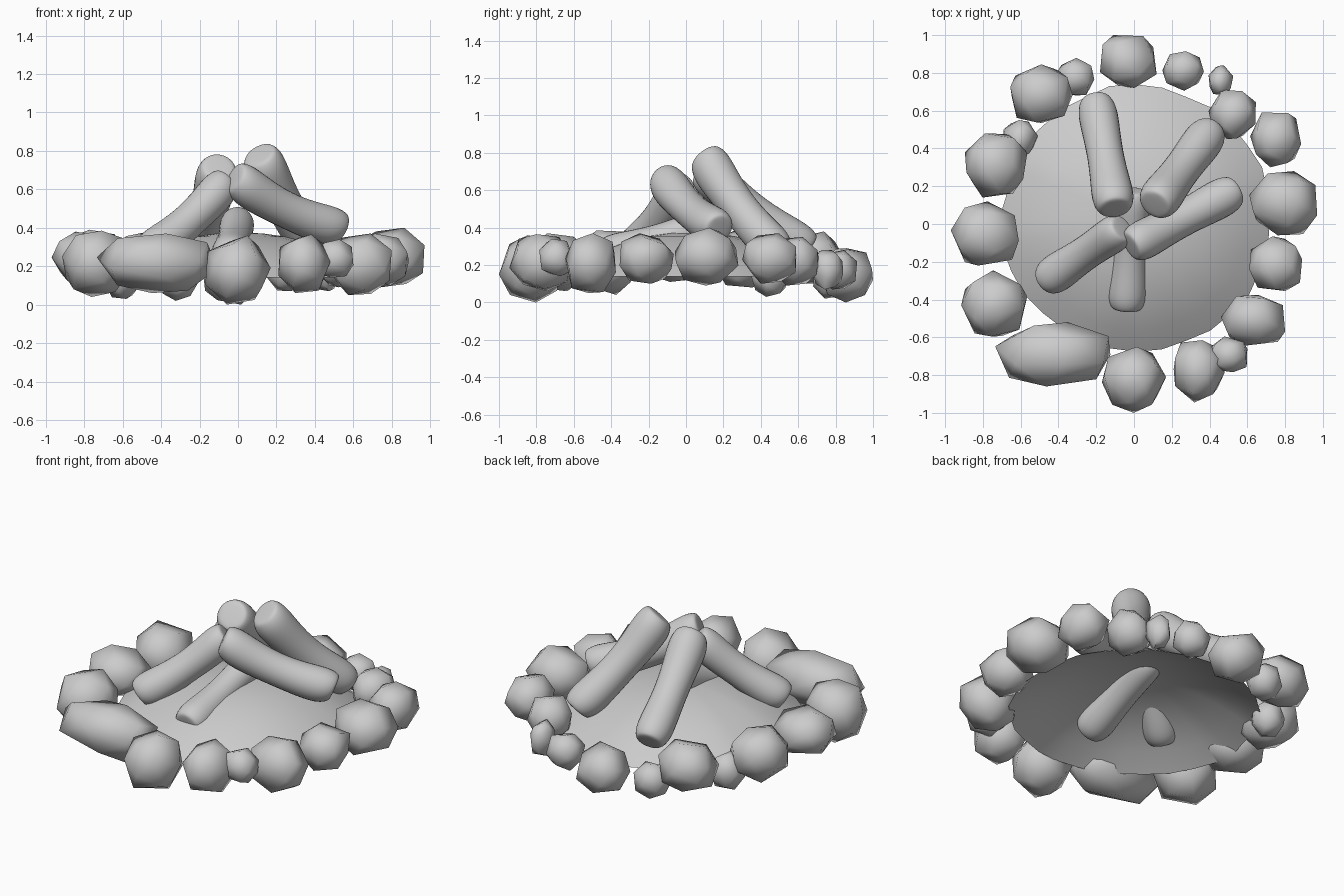
import bpy, bmesh, math, random
from mathutils import Vector

if "Cube" in bpy.data.objects:
    bpy.data.objects.remove(bpy.data.objects["Cube"])

random.seed(11)


def finish(bm, name, angle=None):
    bmesh.ops.recalc_face_normals(bm, faces=bm.faces)
    me = bpy.data.meshes.new(name)
    bm.to_mesh(me)
    bm.free()
    ob = bpy.data.objects.new(name, me)
    bpy.context.collection.objects.link(ob)
    bpy.ops.object.select_all(action='DESELECT')
    ob.select_set(True)
    bpy.context.view_layer.objects.active = ob
    if angle:
        bpy.ops.object.shade_smooth_by_angle(angle=math.radians(angle))
    else:
        bpy.ops.object.shade_smooth()
    return ob


def stone(name, x, y, sx, sy, z0, z1):
    # convex hull of jittered points, fitted to the wanted box
    n, pts = 18, []
    turn = random.uniform(0, 6.28)
    for i in range(n):
        h = 1 - 2 * (i + 0.5) / n
        a = turn + i * 2.39996 + random.uniform(-.12, .12)
        r = math.sqrt(1 - h * h)
        p = Vector((r * math.cos(a), r * math.sin(a), h * 1.03))
        # push towards a rounded block
        p /= sum(abs(c) ** 2.3 for c in p) ** (1 / 2.3)
        pts.append(p * random.uniform(.94, 1.06))
    size = (sx, sy, z1 - z0)
    centre = (x, y, (z0 + z1) / 2)
    for k in range(3):
        lo, hi = min(p[k] for p in pts), max(p[k] for p in pts)
        for p in pts:
            p[k] = centre[k] + ((p[k] - lo) / (hi - lo) - .5) * size[k]
    bm = bmesh.new()
    for p in pts:
        bm.verts.new(p)
    bmesh.ops.convex_hull(bm, input=bm.verts)
    loose = [v for v in bm.verts if not v.link_faces]
    bmesh.ops.delete(bm, geom=loose, context='VERTS')
    finish(bm, name, 62)


def log(name, top, low, r_top, r_low, sag):
    # lofted, slightly sagging log with flared, blunt ends
    top, low = Vector(top), Vector(low)
    d = (low - top).normalized()
    side = d.cross(Vector((0, 0, 1))).normalized()
    up = side.cross(d)
    length = (low - top).length
    stations = [(0, .68), (.015, .86), (.1, 1.1), (.3, 1.0), (.5, .94),
                (.7, 1.0), (.9, 1.1), (.985, .86), (1, .68)]
    bm = bmesh.new()
    rings = []
    for t, s in stations:
        c = top + d * length * t - up * sag * 4 * t * (1 - t)
        r = (r_top + (r_low - r_top) * t) * s * 1.14
        rings.append([bm.verts.new(c + r * (math.cos(a) * side + math.sin(a) * up))
                      for a in (2 * math.pi * i / 7 for i in range(7))])
    for a, b in zip(rings, rings[1:]):
        for i in range(7):
            j = (i + 1) % 7
            bm.faces.new((a[i], a[j], b[j], b[i]))
    bm.faces.new(rings[0])
    bm.faces.new(rings[-1])
    ob = finish(bm, name)
    sub = ob.modifiers.new("smooth", 'SUBSURF')
    sub.levels = sub.render_levels = 2


# ash mound: open shallow dome with an uneven rim
bm = bmesh.new()
N, R = 32, 6
rim = [.71 + random.uniform(-.015, .015) for _ in range(N)]
mid = bm.verts.new((.01, .025, .375))
prev = None
for k in range(1, R + 1):
    t = k / R
    ring = [bm.verts.new((.01 + rim[i] * t * math.cos(2 * math.pi * i / N),
                          .025 + rim[i] * t * math.sin(2 * math.pi * i / N),
                          .14 + .235 * (1 - t ** 2.2))) for i in range(N)]
    for i in range(N):
        j = (i + 1) % N
        if prev:
            bm.faces.new((prev[i], ring[i], ring[j], prev[j]))
        else:
            bm.faces.new((mid, ring[i], ring[j]))
    prev = ring
finish(bm, "ash_mound")

# ring of stones: x, y, width, depth, bottom, top
stones = [
    (-.03, .86, .30, .28, .0, .29), (-.31, .78, .20, .20, .02, .23),
    (-.49, .69, .33, .31, .10, .38), (-.60, .45, .18, .20, .03, .25),
    (-.73, .31, .33, .34, .08, .39), (-.79, -.05, .36, .34, .11, .38),
    (-.74, -.42, .35, .35, .04, .385), (-.43, -.69, .61, .34, .06, .37),
    (0, -.825, .34, .35, .0, .36), (.345, -.78, .27, .33, .06, .365),
    (.50, -.69, .20, .19, .14, .34), (.63, -.51, .34, .27, .05, .37),
    (.75, -.21, .28, .29, .10, .37), (.79, .11, .36, .34, .09, .40),
    (.75, .445, .27, .29, .10, .37), (.52, .58, .25, .26, .09, .35),
    (.46, .76, .13, .16, .07, .28), (.26, .81, .22, .21, .07, .28),
]
for i, s in enumerate(stones):
    stone(f"ring_stone_{i + 1}", *s)

# leaning logs
log("log_back", (-.10, .08, .72), (-.205, .66, .29), .106, .097, .025)
log("log_back_right", (.11, .10, .785), (.41, .50, .27), .107, .10, .03)
log("log_right", (-.02, -.12, .665), (.54, .18, .395), .10, .098, .04)
log("log_left", (-.06, -.02, .645), (-.47, -.30, .27), .092, .098, .025)
log("log_front", (0, .18, .445), (-.04, -.45, .245), .082, .10, .01)
